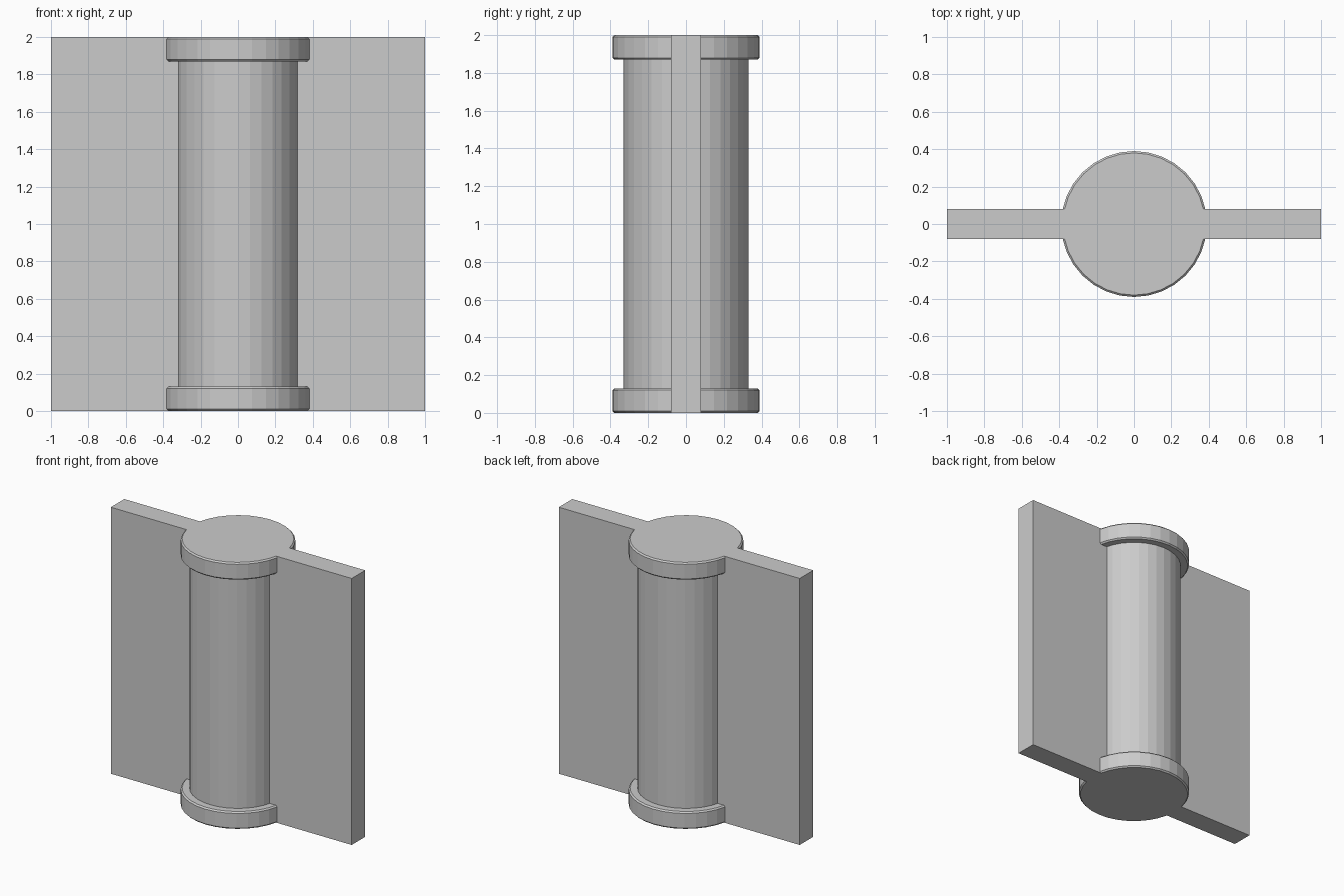
import bpy, bmesh
from math import sin, cos, pi

if "Cube" in bpy.data.objects:
    bpy.data.objects.remove(bpy.data.objects["Cube"])

SIDES = 32
R_SHAFT, R_COLLAR, H_COLLAR, BEVEL = 0.33, 0.39, 0.13, 0.01


def make_object(name, bm):
    bmesh.ops.recalc_face_normals(bm, faces=bm.faces)
    mesh = bpy.data.meshes.new(name)
    bm.to_mesh(mesh)
    bm.free()
    obj = bpy.data.objects.new(name, mesh)
    bpy.context.collection.objects.link(obj)
    return obj


def lathe(name, profile):
    """Revolve (radius, z) points around z and cap both ends."""
    bm = bmesh.new()
    rings = [[bm.verts.new((r * cos(2 * pi * i / SIDES), r * sin(2 * pi * i / SIDES), z))
              for i in range(SIDES)] for r, z in profile]
    for low, high in zip(rings, rings[1:]):
        for i in range(SIDES):
            j = (i + 1) % SIDES
            bm.faces.new((low[i], low[j], high[j], high[i]))
    bm.faces.new(rings[0][::-1])
    bm.faces.new(rings[-1])
    return make_object(name, bm)


# Flat wall panel
bm = bmesh.new()
bmesh.ops.create_cube(bm, size=1)
for v in bm.verts:
    v.co.x *= 2
    v.co.y *= 0.16
    v.co.z = (v.co.z + 0.5) * 2
wall = make_object("wall_with_pillar", bm)

# Round pillar with a bevelled collar at each end (lower half mirrored upward)
lower = [(R_COLLAR - BEVEL, 0), (R_COLLAR, BEVEL), (R_COLLAR, H_COLLAR - BEVEL),
         (R_COLLAR - BEVEL, H_COLLAR), (R_SHAFT, H_COLLAR)]
pillar = lathe("pillar", lower + [(r, 2 - z) for r, z in reversed(lower)])

# Merge the pillar into the wall as one solid
union = wall.modifiers.new("union", 'BOOLEAN')
union.operation = 'UNION'
union.solver = 'EXACT'
union.object = pillar
bpy.context.view_layer.objects.active = wall
bpy.ops.object.modifier_apply(modifier=union.name)
bpy.data.objects.remove(pillar)
